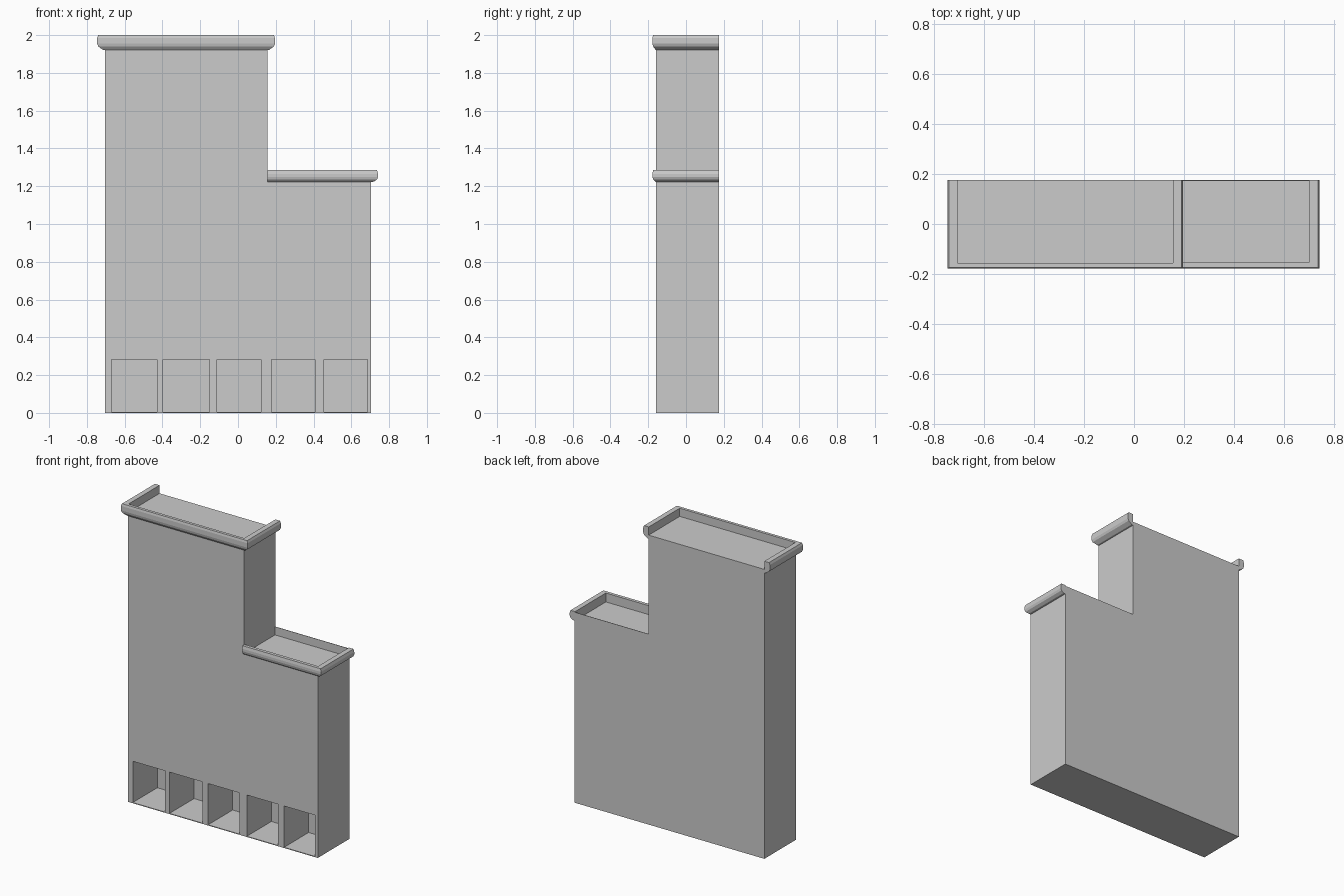
import bpy, bmesh

if "Cube" in bpy.data.objects:
    bpy.data.objects.remove(bpy.data.objects["Cube"])

FRONT, BACK = -0.16, 0.175


def finish(name, bm):
    bmesh.ops.recalc_face_normals(bm, faces=bm.faces[:])
    mesh = bpy.data.meshes.new(name)
    bm.to_mesh(mesh)
    bm.free()
    obj = bpy.data.objects.new(name, mesh)
    bpy.context.collection.objects.link(obj)
    return obj


def add_box(bm, lo, hi):
    verts = bmesh.ops.create_cube(bm, size=1)["verts"]
    for v in verts:
        v.co = [lo[i] + (v.co[i] + 0.5) * (hi[i] - lo[i]) for i in range(3)]


def cornice(name, path, profile):
    """Sweep a profile of (outward fraction, z); path rows are x, y, outward dx, dy."""
    bm = bmesh.new()
    rings = [[bm.verts.new((x + dx * t, y + dy * t, z)) for t, z in profile]
             for x, y, dx, dy in path]
    n = len(profile)
    for a, b in zip(rings, rings[1:]):
        for i in range(n):
            j = (i + 1) % n
            bm.faces.new((a[i], a[j], b[j], b[i]))
    bm.faces.new(rings[0])
    bm.faces.new(rings[-1])
    return finish(name, bm)


# Stepped wall: L-shaped outline extruded from front to back
outline = [(-0.705, 0), (0.705, 0), (0.705, 1.225), (0.155, 1.225),
           (0.155, 1.945), (-0.705, 1.945)]
bm = bmesh.new()
face = bm.faces.new([bm.verts.new((x, FRONT, z)) for x, z in outline])
ext = bmesh.ops.extrude_face_region(bm, geom=[face])["geom"]
for v in ext:
    if isinstance(v, bmesh.types.BMVert):
        v.co.y = BACK
body = finish("building_body", bm)

# Five ground-floor recesses cut into the front
bm = bmesh.new()
for x0, x1 in [(-0.67, -0.43), (-0.397, -0.152), (-0.11, 0.122),
               (0.178, 0.408), (0.455, 0.685)]:
    add_box(bm, (x0, FRONT - 0.1, 0.005), (x1, 0.10, 0.282))
cutter = finish("recess_cutter", bm)
cutter.hide_render = True
mod = body.modifiers.new("recesses", "BOOLEAN")
mod.operation = "DIFFERENCE"
mod.solver = "EXACT"
mod.object = cutter
bpy.context.view_layer.objects.active = body
bpy.ops.object.modifier_apply(modifier=mod.name)
bpy.data.objects.remove(cutter)

# Thin back parapet behind the lower roof
bm = bmesh.new()
add_box(bm, (0.155, BACK - 0.003, 1.225), (0.705, BACK, 1.28))
finish("lower_back_parapet", bm)

# Cornices, open at the back
cornice("upper_cornice",
        [(-0.705, BACK, -0.041, 0), (-0.705, -0.155, -0.041, -0.023),
         (0.155, -0.155, 0.041, -0.023), (0.155, BACK, 0.041, 0)],
        [(0, 1.92), (0.25, 1.922), (0.85, 1.94), (1, 1.955),
         (1, 1.985), (0.85, 2.0), (0, 2.0)])
cornice("lower_cornice",
        [(0.155, -0.152, 0, -0.026), (0.702, -0.152, 0.04, -0.026),
         (0.702, BACK, 0.04, 0)],
        [(0, 1.222), (0.4, 1.224), (0.85, 1.236), (1, 1.25),
         (1, 1.266), (0.85, 1.285), (0, 1.285)])
